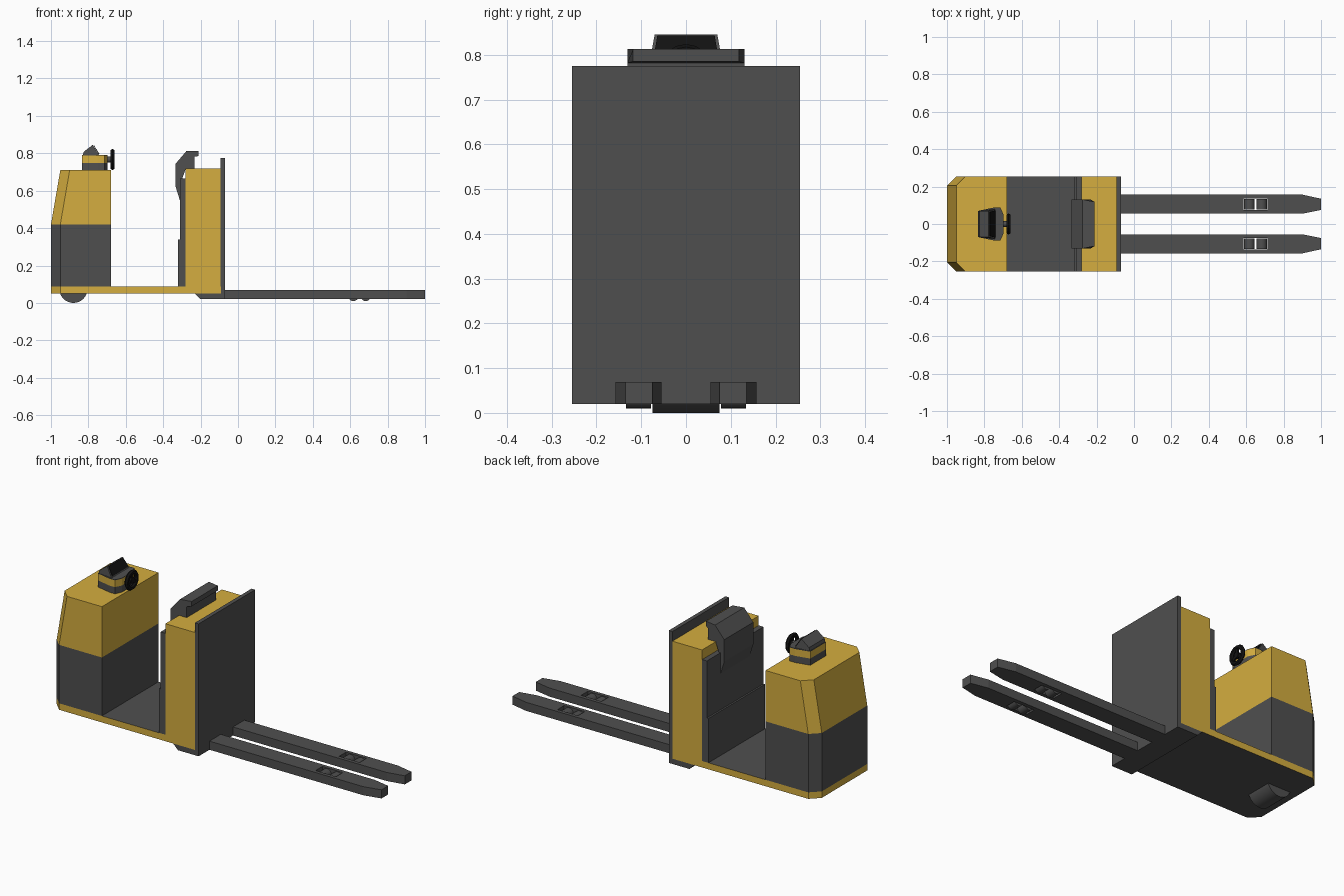
import bpy, bmesh, math
from mathutils import Vector, Matrix

if "Cube" in bpy.data.objects:
    bpy.data.objects.remove(bpy.data.objects["Cube"])


def material(name, rgb):
    m = bpy.data.materials.new(name)
    m.diffuse_color = (*rgb, 1)
    m.use_nodes = True
    m.node_tree.nodes["Principled BSDF"].inputs["Base Color"].default_value = m.diffuse_color
    return m


YELLOW = material("yellow_paint", (0.66, 0.42, 0.05))
GREY = material("dark_grey", (0.078, 0.078, 0.078))
BLACK = material("black", (0.006, 0.006, 0.006))


def finish(name, bm, *mats):
    bmesh.ops.recalc_face_normals(bm, faces=bm.faces)
    me = bpy.data.meshes.new(name)
    bm.to_mesh(me)
    bm.free()
    for m in mats:
        me.materials.append(m)
    ob = bpy.data.objects.new(name, me)
    bpy.context.collection.objects.link(ob)
    return ob


def loft(name, rings, *mats):
    """Solid skinned through rings holding the same number of points."""
    bm = bmesh.new()
    vs = [[bm.verts.new(p) for p in ring] for ring in rings]
    n = len(vs[0])
    for a, b in zip(vs, vs[1:]):
        for i in range(n):
            bm.faces.new((a[i], a[(i + 1) % n], b[(i + 1) % n], b[i]))
    bm.faces.new(vs[0][::-1])
    bm.faces.new(vs[-1])
    return finish(name, bm, *mats)


def box(name, x, y, z, mat):
    ring = [(x[0], y[0]), (x[1], y[0]), (x[1], y[1]), (x[0], y[1])]
    return loft(name, [[(*p, h) for p in ring] for h in z], mat)


def side_profile(name, pts, half, mat):
    """Profile in x/z; half gives the half width, fixed or as a function of x."""
    w = half if callable(half) else (lambda x: half)
    return loft(name, [[(x, s * w(x), z) for x, z in pts] for s in (-1, 1)], mat)


def cylinder(name, center, r, width, mat, axis='Y', sides=24):
    rot = Matrix.Rotation(math.pi / 2, 4, 'X' if axis == 'Y' else 'Y')
    bm = bmesh.new()
    bmesh.ops.create_cone(bm, cap_ends=True, segments=sides, radius1=r, radius2=r,
                          depth=width, matrix=Matrix.Translation(center) @ rot)
    ob = finish(name, bm, mat)
    with bpy.context.temp_override(active_object=ob, object=ob, selected_objects=[ob],
                                   selected_editable_objects=[ob]):
        bpy.ops.object.shade_smooth_by_angle(angle=math.radians(35))
    return ob


W = 0.255


def outline(x_nose, x_end, z):
    c = 0.05
    return [(x_nose, -W + c, z), (x_nose + c, -W, z), (x_end, -W, z),
            (x_end, W, z), (x_nose + c, W, z), (x_nose, W - c, z)]


# Platform: yellow rim, grey floor and underside
platform = loft("platform", [outline(-1, -0.09, 0.05), outline(-1, -0.09, 0.087)], YELLOW, GREY)
for f in platform.data.polygons:
    f.material_index = 1 if abs(f.normal.z) > 0.5 else 0

# Motor housing: grey below, yellow sloping hood above
housing = loft("motor_housing", [outline(-1, -0.68, 0.087), outline(-1, -0.68, 0.42),
                                 outline(-0.95, -0.68, 0.71)], GREY, YELLOW)
for f in housing.data.polygons:
    f.material_index = 1 if f.center.z > 0.42 else 0

# Battery tower, load plate, heel under the forks
box("battery_tower", (-0.28, -0.093), (-W, W), (0.087, 0.72), YELLOW)
box("load_plate", (-0.093, -0.07), (-W, W), (0.02, 0.775), GREY)
side_profile("fork_heel", [(-0.23, 0.05), (-0.2, 0.02), (-0.093, 0.02), (-0.093, 0.05)], W, GREY)

# Backrest panels
box("backrest_panel", (-0.31, -0.28), (-W, W), (0.087, 0.665), GREY)
box("backrest_lower_panel", (-0.32, -0.31), (-W, W), (0.087, 0.34), GREY)

# Hooked back pad
side_profile("back_pad",
             [(-0.305, 0.53), (-0.333, 0.62), (-0.333, 0.745), (-0.275, 0.813), (-0.21, 0.813),
              (-0.21, 0.785), (-0.232, 0.782), (-0.232, 0.72), (-0.28, 0.715), (-0.3, 0.66)],
             lambda x: 0.118 if x > -0.22 else 0.131, GREY)

# Drive wheel
cylinder("drive_wheel", (-0.88, 0, 0.075), 0.075, 0.15, GREY, sides=32)

# Forks with roller slots
for side, tag in ((-1, "right"), (1, "left")):
    plan = [(-0.07, 0.055), (0.9, 0.055), (1, 0.075), (1, 0.135), (0.9, 0.157), (-0.07, 0.157)]
    fork = loft("fork_" + tag, [[(x, side * y, z) for x, y in plan] for z in (0.02, 0.069)], GREY)
    ys = sorted((side * 0.076, side * 0.137))
    cutter = box("slot_cutter_" + tag, (0.585, 0.715), ys, (-0.1, 0.2), GREY)
    cutter.hide_render = True
    cutter.hide_viewport = True
    mod = fork.modifiers.new("slot", 'BOOLEAN')
    mod.object = cutter
    mod.operation = 'DIFFERENCE'
    mod.solver = 'EXACT'
    for i, x in enumerate((0.617, 0.683)):
        cylinder(f"fork_roller_{tag}_{i + 1}", (x, side * 0.1065, 0.038), 0.028, 0.056, GREY, sides=20)


# Control console: grey base, yellow band
def console(z):
    half = [(-0.833, 0.07), (-0.75, 0.088), (-0.715, 0.088), (-0.697, 0.05)]
    return [(x, -y, z) for x, y in half] + [(x, y, z) for x, y in half[::-1]]


loft("console_base", [console(0.70), console(0.748)], GREY)
loft("console_band", [console(0.748), console(0.787)], YELLOW)
loft("console_top", [console(0.787), console(0.79)], GREY)

# Display hood with black screen
side_profile("display_hood", [(-0.83, 0.79), (-0.825, 0.808), (-0.777, 0.845), (-0.742, 0.79)],
             lambda x: 0.07 if x < -0.76 else 0.08, GREY)
side_profile("display_screen", [(-0.773, 0.842), (-0.770, 0.843), (-0.741, 0.797), (-0.744, 0.795)],
             lambda x: 0.064 if x < -0.76 else 0.072, BLACK)

# Steering wheel: column, rim, spokes, hub
cylinder("steering_column", (-0.685, 0, 0.767), 0.015, 0.03, GREY, axis='X', sides=12)
bm = bmesh.new()
N, M = 16, 6
hub = Vector((-0.671, 0, 0.767))
rim = []
for i in range(N):
    a = 2 * math.pi * i / N
    out = Vector((0, math.cos(a), math.sin(a)))
    rim.append([bm.verts.new(hub + out * (0.044 + 0.013 * math.cos(b)) + Vector((0.011 * math.sin(b), 0, 0)))
                for b in (2 * math.pi * j / M for j in range(M))])
for i in range(N):
    for j in range(M):
        k, l = (i + 1) % N, (j + 1) % M
        bm.faces.new((rim[i][j], rim[k][j], rim[k][l], rim[i][l]))
finish("steering_rim", bm, BLACK)
for i in range(3):
    a = math.pi / 2 + i * 2 * math.pi / 3
    out, across = Vector((0, math.cos(a), math.sin(a))), Vector((0, -math.sin(a), math.cos(a)))
    rings = [[hub + out * r + across * s * 0.009 + Vector((t * 0.005, 0, 0))
              for s, t in ((-1, -1), (1, -1), (1, 1), (-1, 1))] for r in (0.0, 0.04)]
    loft(f"steering_spoke_{i + 1}", rings, BLACK)
cylinder("steering_hub", hub, 0.017, 0.016, BLACK, axis='X', sides=12)
